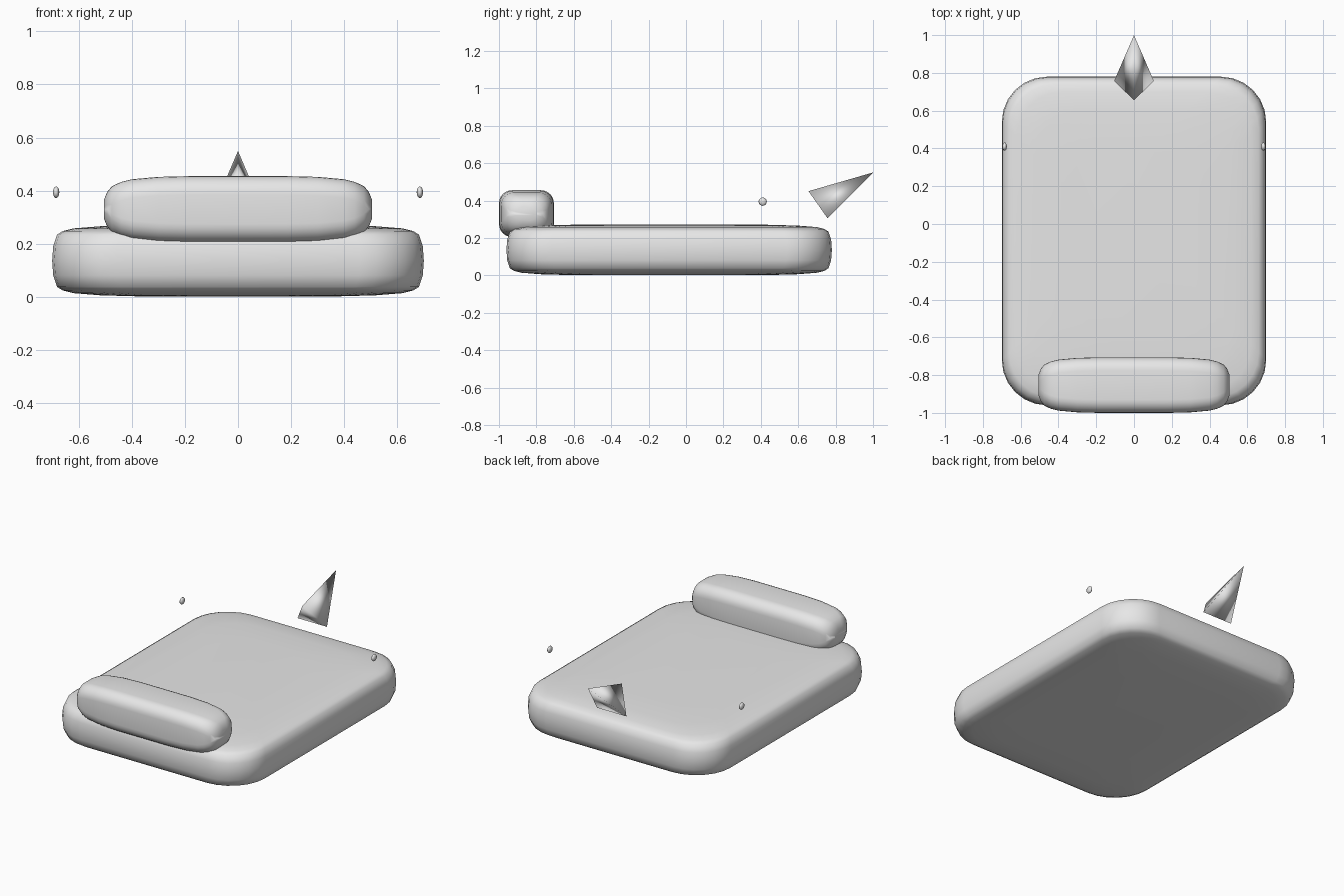
import bpy, bmesh, math
from mathutils import Vector

cube = bpy.data.objects.get("Cube")
if cube:
    bpy.data.objects.remove(cube)

grey = bpy.data.materials.new("plain_grey")
grey.use_nodes = True
grey.diffuse_color = (0.8, 0.8, 0.8, 1)
grey.node_tree.nodes["Principled BSDF"].inputs["Base Color"].default_value = (0.8, 0.8, 0.8, 1)


def add_object(name, bm):
    bmesh.ops.recalc_face_normals(bm, faces=bm.faces)
    for face in bm.faces:
        face.smooth = True
    mesh = bpy.data.meshes.new(name)
    bm.to_mesh(mesh)
    bm.free()
    mesh.materials.append(grey)
    obj = bpy.data.objects.new(name, mesh)
    bpy.context.collection.objects.link(obj)
    return obj


def rounded_rect(a, b, r, steps=6):
    """Outline of a rectangle with half sizes a, b and corner radius r."""
    r = min(r, a, b)
    points = []
    for corner, (sx, sy) in enumerate([(1, 1), (-1, 1), (-1, -1), (1, -1)]):
        for i in range(steps + 1):
            t = (corner + i / steps) * math.pi / 2
            points.append((sx * (a - r) + r * math.cos(t), sy * (b - r) + r * math.sin(t)))
    return points


def cushion(name, center, a, b, r, profile, place):
    """Loft rounded rectangles; profile lists (offset along axis, inset)."""
    bm = bmesh.new()
    rings = []
    for offset, inset in profile:
        outline = rounded_rect(a - inset, b - inset, r)
        rings.append([bm.verts.new(Vector(center) + Vector(place(u, v, offset))) for u, v in outline])
    for low, high in zip(rings, rings[1:]):
        for i in range(len(low)):
            j = (i + 1) % len(low)
            bm.faces.new((low[i], low[j], high[j], high[i]))
    bm.faces.new(rings[0])
    bm.faces.new(rings[-1])
    return add_object(name, bm)


def mirrored(half):
    """Half profile from the middle outwards, repeated on the other side."""
    return [(-o, i) for o, i in reversed(half[1:])] + half


# Wide flat body cushion, lofted upwards
body_half = [(0, 0), (0.055, 0.004), (0.098, 0.018), (0.112, 0.04),
             (0.122, 0.08), (0.130, 0.18), (0.135, 0.36)]
cushion("body", (0, -0.09, 0.136), 0.70, 0.87, 0.24, mirrored(body_half),
        lambda u, v, w: (u, v, w))

# Bolster across the front end, lofted sideways
bolster_half = [(0, 0), (0.18, 0.0), (0.3, 0.003), (0.4, 0.012), (0.44, 0.022),
                (0.475, 0.038), (0.493, 0.06), (0.505, 0.09)]
cushion("front_bolster", (0, -0.853, 0.33), 0.147, 0.125, 0.07, mirrored(bolster_half),
        lambda u, v, w: (w, u, v))

# Three-sided spike floating over the back end
bm = bmesh.new()
tip = bm.verts.new((0, 1.0, 0.55))
base = [bm.verts.new(p) for p in ((0, 0.655, 0.45), (0.105, 0.757, 0.305), (-0.105, 0.757, 0.305))]
bm.faces.new(base)
for i in range(3):
    bm.faces.new((base[i], base[(i + 1) % 3], tip))
add_object("tail_spike", bm)

# Small flattened beads at both sides
for side, name in ((1, "left_bead"), (-1, "right_bead")):
    bm = bmesh.new()
    bmesh.ops.create_uvsphere(bm, u_segments=12, v_segments=8, radius=0.022)
    bmesh.ops.scale(bm, vec=(0.55, 1, 1), verts=bm.verts)
    bmesh.ops.translate(bm, vec=(side * 0.685, 0.41, 0.394), verts=bm.verts)
    add_object(name, bm)
